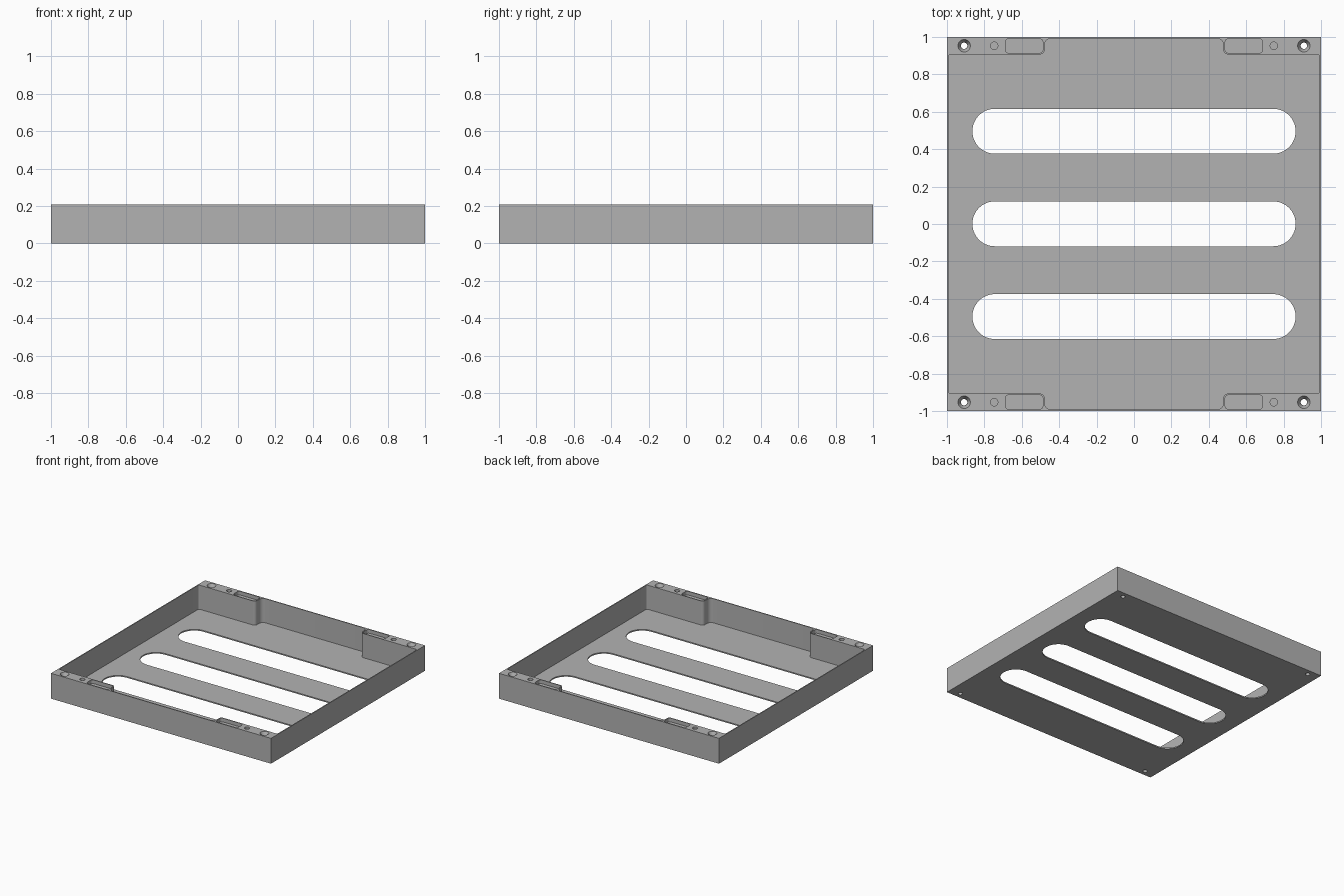
import bpy, bmesh, math
from mathutils import Vector

cube = bpy.data.objects.get("Cube")
if cube:
    bpy.data.objects.remove(cube, do_unlink=True)

HEIGHT, FLOOR, ABOVE = 0.208, 0.01, 0.3

grey = bpy.data.materials.new("plain grey")
grey.use_nodes = True
grey.diffuse_color = (0.45, 0.45, 0.45, 1)
grey.node_tree.nodes["Principled BSDF"].inputs["Base Color"].default_value = (0.45, 0.45, 0.45, 1)


def rounded(corners, steps=8):
    """Round each (x, y, radius) corner of a right-angled outline."""
    out = []
    for i, (x, y, r) in enumerate(corners):
        p = Vector((x, y))
        a = (Vector(corners[i - 1][:2]) - p).normalized()
        b = (Vector(corners[(i + 1) % len(corners)][:2]) - p).normalized()
        if r == 0:
            out.append(p)
            continue
        for k in range(steps + 1):
            t = math.pi / 2 * k / steps
            out.append(p + r * (a * (1 - math.sin(t)) + b * (1 - math.cos(t))))
    return out


def rectangle(x0, x1, y0, y1, r=0, steps=8):
    return rounded([(x0, y0, r), (x1, y0, r), (x1, y1, r), (x0, y1, r)], steps)


def prism(name, outline, z0, z1):
    bm = bmesh.new()
    base = bm.faces.new([bm.verts.new((p.x, p.y, z0)) for p in outline])
    top = bmesh.ops.extrude_face_region(bm, geom=[base])["geom"]
    bmesh.ops.translate(bm, vec=(0, 0, z1 - z0),
                        verts=[v for v in top if isinstance(v, bmesh.types.BMVert)])
    return finish(name, bm)


def cone(name, x, y, z0, z1, r0, r1):
    bm = bmesh.new()
    bmesh.ops.create_cone(bm, cap_ends=True, segments=32, radius1=r0, radius2=r1, depth=z1 - z0)
    bmesh.ops.translate(bm, vec=(x, y, (z0 + z1) / 2), verts=bm.verts)
    return finish(name, bm)


def finish(name, bm):
    bmesh.ops.recalc_face_normals(bm, faces=bm.faces)
    mesh = bpy.data.meshes.new(name)
    bm.to_mesh(mesh)
    bm.free()
    ob = bpy.data.objects.new(name, mesh)
    mesh.materials.append(grey)
    bpy.context.collection.objects.link(ob)
    return ob


# Solid block that the tray is cut from
tray = prism("tray", rectangle(-1, 1, -1, 1), 0, HEIGHT)

# Cavity outline: thin walls, with a solid mounting block left at each corner
quarter = [(0.992, 0.907, 0.012), (0.478, 0.907, 0.025), (0.478, 0.992, 0.035)]
half = quarter + [(-x, y, r) for x, y, r in reversed(quarter)]
outline = half + [(x, -y, r) for x, y, r in reversed(half)]
cutters = [prism("cavity_cutter", rounded(outline), FLOOR, ABOVE)]

# Three long slots with round ends through the floor
for y in (-0.495, 0.001, 0.496):
    cutters.append(prism("slot_cutter", rectangle(-0.864, 0.864, y - 0.12, y + 0.12, 0.1199, 16),
                         -0.1, 0.1))

# Pocket, blind hole and countersunk screw hole in each mounting block
for sx in (-1, 1):
    for sy in (-1, 1):
        xs = sorted((sx * 0.487, sx * 0.688))
        ys = sorted((sy * 0.914, sy * 0.991))
        hy = sy * 0.953
        cutters += [
            prism("pocket_cutter", rectangle(*xs, *ys, 0.02), HEIGHT - 0.03, ABOVE),
            cone("blind_hole_cutter", sx * 0.748, hy, HEIGHT - 0.06, ABOVE, 0.02, 0.02),
            cone("screw_hole_cutter", sx * 0.908, hy, -0.1, ABOVE, 0.017, 0.017),
            cone("countersink_cutter", sx * 0.908, hy, HEIGHT - 0.03, HEIGHT + 0.001, 0.018, 0.034),
        ]

# Apply the cuts and discard the cutters
bpy.ops.object.select_all(action="DESELECT")
bpy.context.view_layer.objects.active = tray
tray.select_set(True)
for cutter in cutters:
    cutter.hide_render = True
    mod = tray.modifiers.new("cut", "BOOLEAN")
    mod.operation, mod.solver, mod.object = "DIFFERENCE", "EXACT", cutter
    bpy.ops.object.modifier_apply(modifier=mod.name)
    bpy.data.objects.remove(cutter, do_unlink=True)

bpy.ops.object.shade_smooth_by_angle(angle=math.radians(30))
